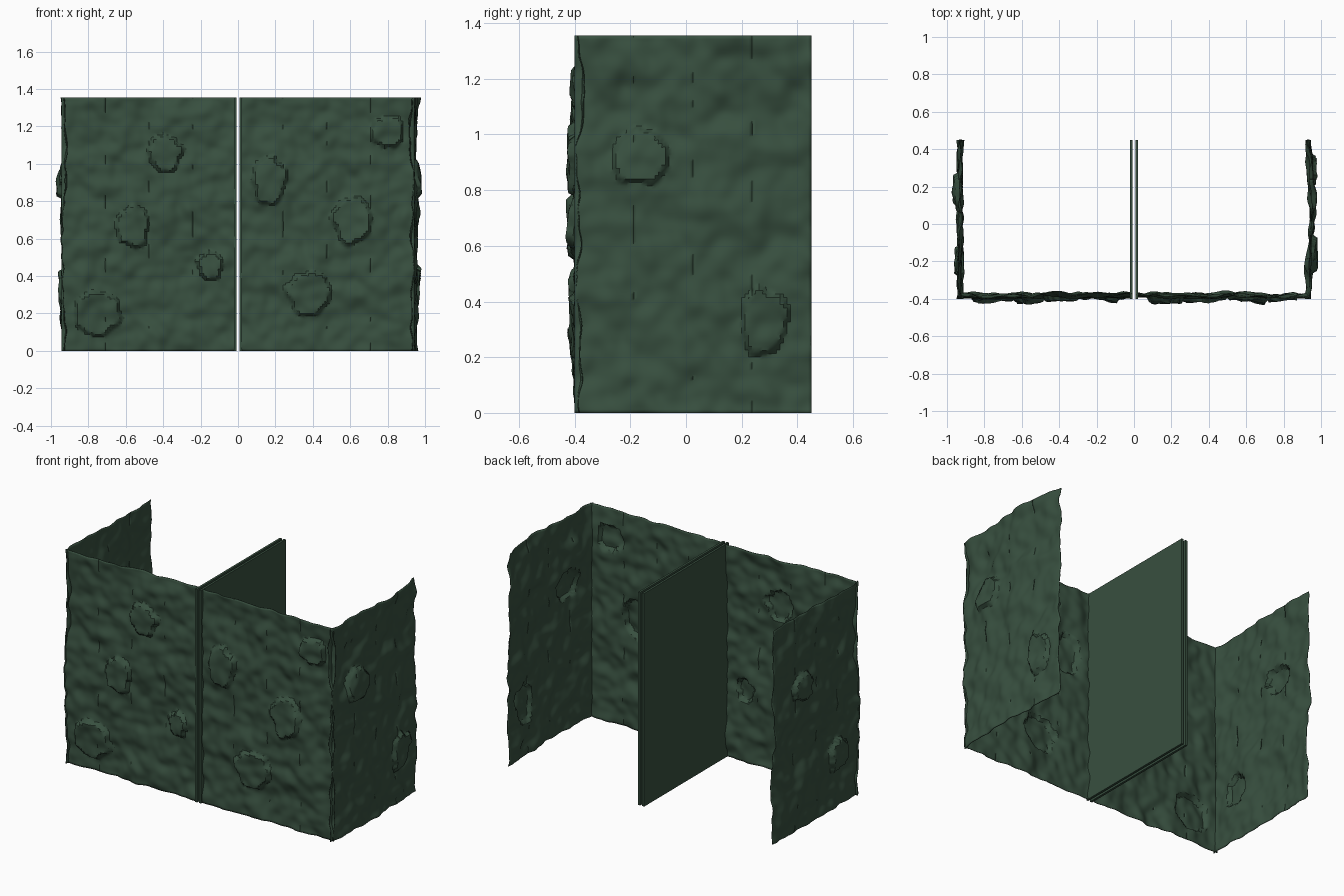
import bpy, bmesh, math
from mathutils import Vector, noise

cube = bpy.data.objects.get("Cube")
if cube:
    bpy.data.objects.remove(cube, do_unlink=True)

HEIGHT = 1.355
STEP = 0.0125
PLANKS = 4

green = bpy.data.materials.new("dark_moss_green")
COLOUR = (0.039, 0.079, 0.05, 1)
green.diffuse_color = COLOUR
green.use_nodes = True
green.node_tree.nodes["Principled BSDF"].inputs["Base Color"].default_value = COLOUR


def relief(p, patches, u, z):
    """Rocky height: broad swells, small lumps and raised flat stones."""
    h = 0.02 * noise.noise(p * 3.2) + 0.018 * noise.noise(p * 7.7)
    h += 0.012 * noise.noise(p * 15.3)
    for cu, cz, ru, rz in patches:
        du, dz = (u - cu) / ru, (z - cz) / rz
        r = math.hypot(du, dz)
        if r < 1.5:
            a = math.atan2(dz, du)
            rim = 1.05 + 0.25 * noise.noise(Vector((math.cos(a), math.sin(a), cu * 9)) * 1.8)
            h += 0.026 * min(max((rim - r) / 0.1, 0), 1)
    return h


def wall(name, start, along, length, outward, patches=(), bow=0, rough=True):
    """Upright sheet of planks; patches are (position along, z, half width, half height)."""
    start, along, outward = Vector(start), Vector(along), Vector(outward)
    cols = PLANKS * round(length / STEP / PLANKS) if rough else PLANKS
    bm = bmesh.new()
    bmesh.ops.create_grid(bm, x_segments=cols, y_segments=round(HEIGHT / STEP), size=0.5)
    # Open short cracks along the seams between planks
    for v in bm.verts:
        v.co.x = (v.co.x + 0.5) * PLANKS
    cracks = [e for e in bm.edges if not e.is_boundary
              and all(abs(v.co.x - round(v.co.x)) < 0.01 for v in e.verts)
              and abs(e.verts[0].co.x - e.verts[1].co.x) < 0.01
              and noise.noise(Vector((e.verts[0].co.x * 5.3, e.verts[0].co.y * 16, 0.4))) > 0.15]
    bmesh.ops.split_edges(bm, edges=cracks)
    for v in bm.verts:
        t = v.co.x / PLANKS
        z = (v.co.y + 0.5) * HEIGHT
        p = start + along * t * length + Vector((0, 0, z))
        if rough:
            p += outward * (relief(p, patches, t * length, z) + bow * math.sin(math.pi * t))
        v.co = p
    # Turn the sheet so that its faces look outward
    if along.cross(Vector((0, 0, 1))).dot(outward) < 0:
        bmesh.ops.reverse_faces(bm, faces=bm.faces)
    bm.normal_update()
    for f in bm.faces:
        f.smooth = rough
    # Crisp rims around the stones
    for e in bm.edges:
        e.smooth = e.calc_face_angle(0) < math.radians(35)
    mesh = bpy.data.meshes.new(name)
    bm.to_mesh(mesh)
    bm.free()
    mesh.materials.append(green)
    obj = bpy.data.objects.new(name, mesh)
    bpy.context.collection.objects.link(obj)
    solid = obj.modifiers.new("thickness", "SOLIDIFY")
    solid.thickness = 0.004 if rough else 0.014
    solid.offset = 0


# Stones on each outer wall, measured from the centre line or the front corner
front_stones = {
    "right": [(0.742, 0.2, 0.12, 0.11), (0.552, 0.66, 0.08, 0.11),
              (0.382, 1.06, 0.09, 0.09), (0.142, 0.46, 0.06, 0.07)],
    "left": [(0.162, 0.92, 0.08, 0.12), (0.372, 0.31, 0.12, 0.11),
             (0.602, 0.7, 0.1, 0.12), (0.792, 1.17, 0.085, 0.08)],
}
side_stones = {
    "right": [(0.2, 0.33, 0.08, 0.1), (0.57, 0.9, 0.09, 0.08)],
    "left": [(0.23, 0.92, 0.1, 0.1), (0.68, 0.33, 0.08, 0.12)],
}
side_bow = {"right": 0, "left": 0.022}

# Each half: rough front, rough outer side and a plain inner board
for side, s in (("right", -1), ("left", 1)):
    wall(side + "_front_wall", (0.008 * s, -0.383, 0), (s, 0, 0), 0.935,
         (0, -1, 0), front_stones[side])
    wall(side + "_side_wall", (0.93 * s, -0.4, 0), (0, 1, 0), 0.85,
         (s, 0, 0), side_stones[side], side_bow[side])
    wall(side + "_inner_board", (0.014 * s, -0.4, 0), (0, 1, 0), 0.85,
         (-s, 0, 0), rough=False)
